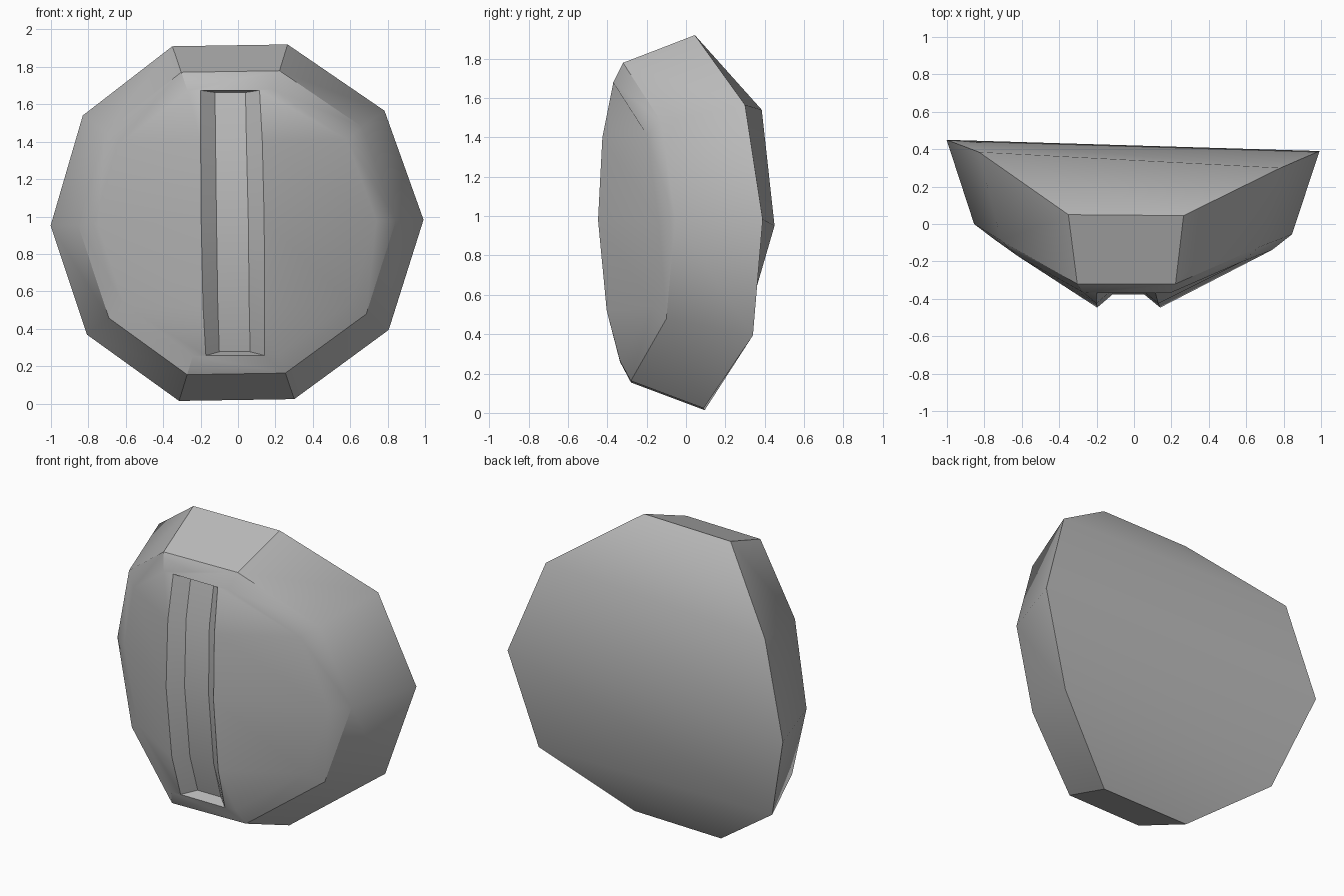
import bpy, bmesh, math

if "Cube" in bpy.data.objects:
    bpy.data.objects.remove(bpy.data.objects["Cube"])

ROLL = math.radians(0.9)                          # slight lean of the whole disc
SHIFT = [-0.028, -0.014, -0.005, -0.010, -0.022]  # sideways drift of each row, top to bottom
ANGLES = [72, 36, 0, -36, -72]                    # decagon corners on one side

bm = bmesh.new()


def ring_side(radius, side, depths):
    """Five corners of one half of a ten-sided ring, top to bottom."""
    column = []
    for a, s, y in zip(ANGLES, SHIFT, depths):
        x = side * radius * math.cos(math.radians(a))
        z = radius * math.sin(math.radians(a))
        column.append(bm.verts.new((x * math.cos(ROLL) - z * math.sin(ROLL) + s, y,
                                    0.967 + z * math.cos(ROLL) + x * math.sin(ROLL))))
    return column


def line(xs, ys, zs):
    return [bm.verts.new(p) for p in zip(xs, ys, zs)]


def strip(a, b):
    """Quads between two columns."""
    for i in range(4):
        bm.faces.new((a[i], a[i + 1], b[i + 1], b[i]))


# Rings: back edge, front rim and edge of the domed face
outer_l = ring_side(0.997, -1, [0.05, 0.385, 0.45, 0.28, 0.095])
outer_r = ring_side(0.997, 1, [0.045, 0.30, 0.39, 0.34, 0.09])
rim_l = ring_side(0.85, -1, [-0.32, -0.09, 0.0, -0.09, -0.28])
rim_r = ring_side(0.85, 1, [-0.32, -0.125, -0.055, -0.10, -0.28])
inner_l = ring_side(0.745, -1, [-0.367, -0.17, -0.08, -0.15, -0.333])
inner_r = ring_side(0.745, 1, [-0.37, -0.20, -0.138, -0.17, -0.335])

# Slot: two raised edges and a sunken floor
ridge_y = [-0.37, -0.425, -0.447, -0.403, -0.335]
ridge_z = [1.675, 1.40, 0.98, 0.52, 0.257]
floor_y = [y + 0.07 for y in ridge_y]
floor_z = [1.663, 1.40, 0.98, 0.52, 0.277]
ridge_l = line([-0.20, -0.20, -0.197, -0.187, -0.172], ridge_y, ridge_z)
ridge_r = line([0.115, 0.13, 0.14, 0.142, 0.142], ridge_y, ridge_z)
floor_l = line([-0.123, -0.12, -0.115, -0.108, -0.10], floor_y, floor_z)
floor_r = line([0.04, 0.045, 0.055, 0.06, 0.065], floor_y, floor_z)

# Strips wrap all the way round; the last one closes the back
columns = [outer_l, rim_l, inner_l, ridge_l, floor_l,
           floor_r, ridge_r, inner_r, rim_r, outer_r]
for i, col in enumerate(columns):
    strip(col, columns[(i + 1) % len(columns)])

# Top and bottom ends of the side wall, bevel and slot
for k in (0, -1):
    bm.faces.new((outer_l[k], outer_r[k], rim_r[k], rim_l[k]))
    bm.faces.new((rim_l[k], rim_r[k], inner_r[k], ridge_r[k], ridge_l[k], inner_l[k]))
    bm.faces.new((ridge_l[k], ridge_r[k], floor_r[k], floor_l[k]))

bmesh.ops.recalc_face_normals(bm, faces=bm.faces)
mesh = bpy.data.meshes.new("slotted_stud")
bm.to_mesh(mesh)
bm.free()

grey = bpy.data.materials.new("grey")
grey.diffuse_color = (0.5, 0.5, 0.5, 1)
grey.use_nodes = True
grey.node_tree.nodes["Principled BSDF"].inputs["Base Color"].default_value = grey.diffuse_color
mesh.materials.append(grey)

stud = bpy.data.objects.new("slotted_stud", mesh)
bpy.context.collection.objects.link(stud)
bpy.context.view_layer.objects.active = stud
stud.select_set(True)
bpy.ops.object.shade_smooth_by_angle(angle=math.radians(35))
